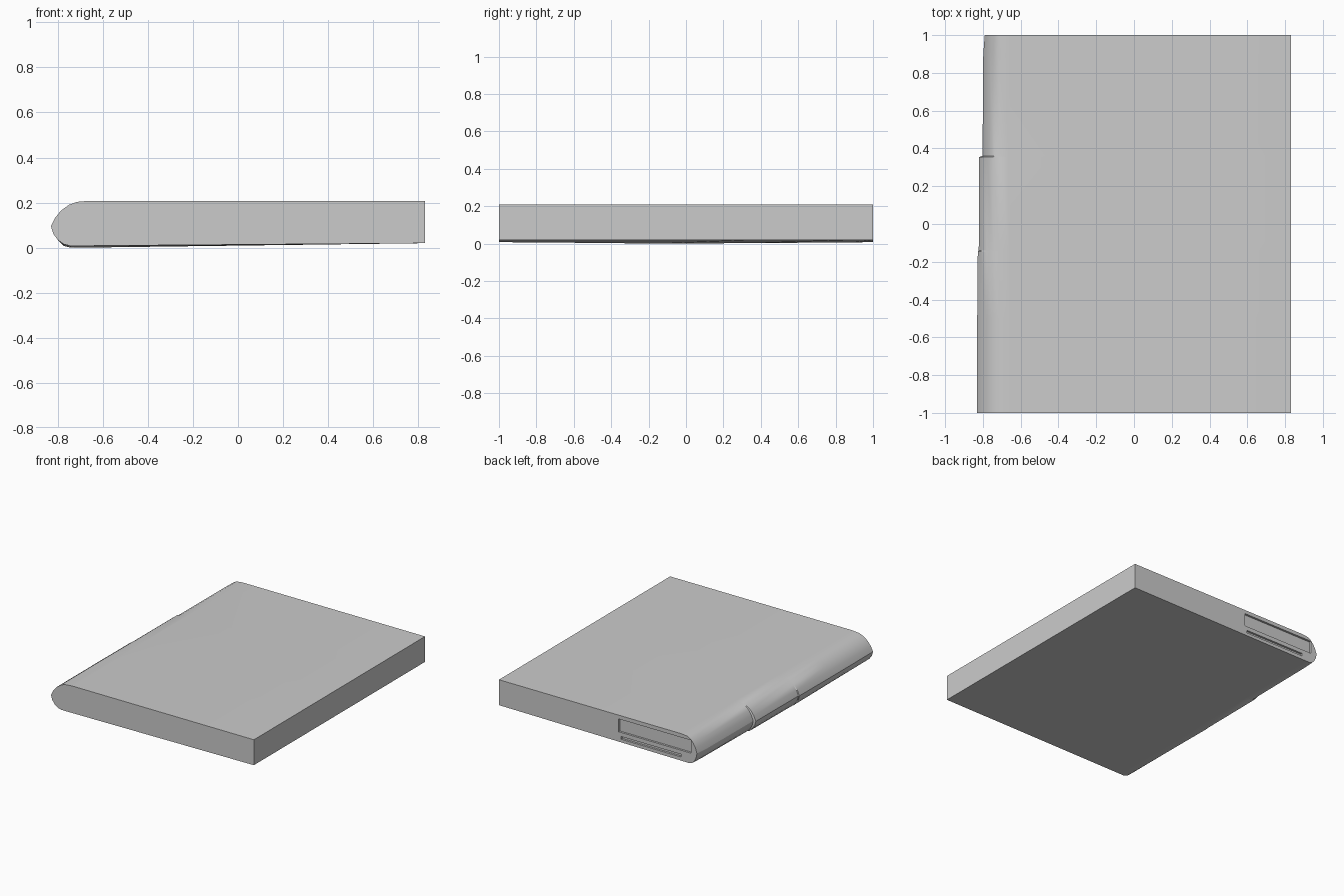
import bpy, bmesh

if "Cube" in bpy.data.objects:
    bpy.data.objects.remove(bpy.data.objects["Cube"])

# Cross-section (x, z) of the slab, rounded along the left spine
PROFILE = [(0.83, 0.02), (0.83, 0.208), (-0.66, 0.208), (-0.715, 0.203),
           (-0.75, 0.19), (-0.785, 0.165), (-0.812, 0.132), (-0.83, 0.095),
           (-0.82, 0.062), (-0.80, 0.035), (-0.775, 0.016), (-0.745, 0.008),
           (-0.70, 0.008)]

# Stations along y: (y, spine inset, sag of the underside)
STATIONS = [(-1.0, 0.0, 0.0), (-0.5, 0.0, 0.004), (-0.145, 0.003, 0.008),
            (-0.14, 0.008, 0.008), (0.355, 0.010, 0.005), (0.36, 0.028, 0.005),
            (0.90, 0.032, 0.001), (1.0, 0.040, 0.0)]


def loft(name):
    bm = bmesh.new()
    rings = []
    for y, inset, sag in STATIONS:
        ring = []
        for x, z in PROFILE:
            t = min(1, max(0, (-0.70 - x) / 0.13))
            low = z < 0.02 and x < 0
            ring.append(bm.verts.new((x + inset * t, y, z - (sag if low else 0))))
        rings.append(ring)
    n = len(PROFILE)
    for a, b in zip(rings, rings[1:]):
        for i in range(n):
            j = (i + 1) % n
            bm.faces.new((a[i], a[j], b[j], b[i]))
    bm.faces.new(rings[0])
    bm.faces.new(rings[-1])
    bmesh.ops.recalc_face_normals(bm, faces=bm.faces)
    me = bpy.data.meshes.new(name)
    bm.to_mesh(me)
    bm.free()
    ob = bpy.data.objects.new(name, me)
    bpy.context.collection.objects.link(ob)
    return ob


def cutter(name, lo, hi):
    bpy.ops.mesh.primitive_cube_add(size=1, location=[(a + b) / 2 for a, b in zip(lo, hi)])
    ob = bpy.context.object
    ob.name = name
    ob.scale = [b - a for a, b in zip(lo, hi)]
    ob.hide_render = True
    ob.display_type = 'WIRE'
    return ob


book = loft("book_body")

# Shallow recesses in the back edge beside the spine
for name, lo, hi in [
        ("back_recess_cutter", (-0.74, 0.985, 0.085), (-0.15, 1.1, 0.18)),
        ("back_slot_cutter", (-0.66, 0.985, 0.035), (-0.17, 1.1, 0.055))]:
    mod = book.modifiers.new(name, 'BOOLEAN')
    mod.operation = 'DIFFERENCE'
    mod.solver = 'EXACT'
    mod.object = cutter(name, lo, hi)

# Smooth spine with crisp slab edges
bpy.ops.object.select_all(action='DESELECT')
book.select_set(True)
bpy.context.view_layer.objects.active = book
bpy.ops.object.shade_smooth_by_angle(angle=0.5)
